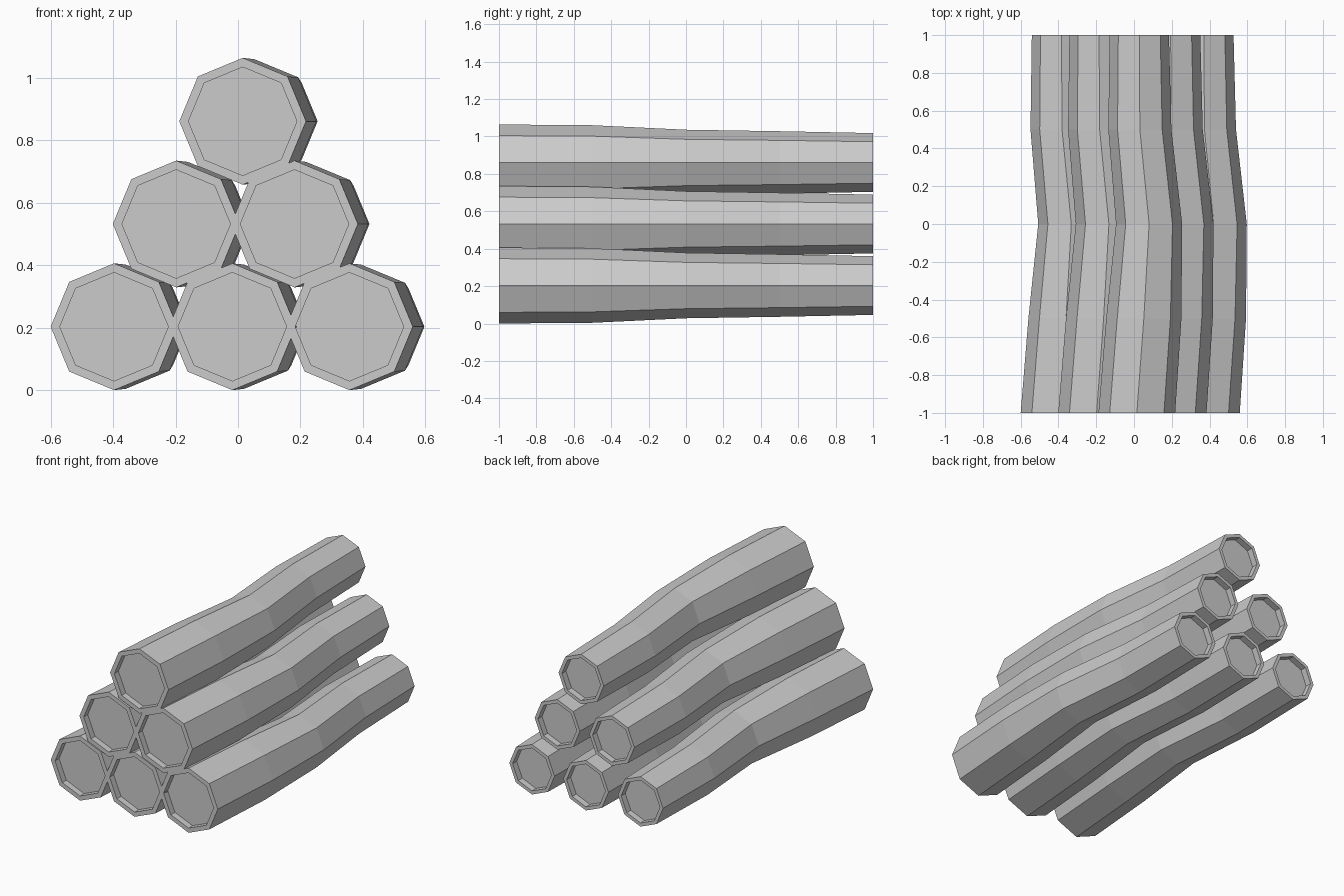
import bpy, bmesh
from math import cos, sin, tau

if "Cube" in bpy.data.objects:
    bpy.data.objects.remove(bpy.data.objects["Cube"])

# Log sections from front to back: y, sideways bend, radius
SECTIONS = [(-1, 0, 0.203), (-0.5, 0.037, 0.199), (0, 0.065, 0.175),
            (0.5, 0.016, 0.167), (1, 0.013, 0.157)]
SIDES, LIP, DEPTH = 8, 0.855, 0.04


def make_log(name, x, z):
    first, last = SECTIONS[0], SECTIONS[-1]
    # Recess floor, lip, outer bark, lip, recess floor
    profile = [(first[0] + DEPTH, first[1], first[2] * LIP),
               (first[0], first[1], first[2] * LIP)]
    profile += SECTIONS
    profile += [(last[0], last[1], last[2] * LIP),
                (last[0] - DEPTH, last[1], last[2] * LIP)]
    bm = bmesh.new()
    rings = [[bm.verts.new((x + dx + r * cos(tau * i / SIDES), y,
                            z + r * sin(tau * i / SIDES)))
              for i in range(SIDES)] for y, dx, r in profile]
    for a, b in zip(rings, rings[1:]):
        for i in range(SIDES):
            j = (i + 1) % SIDES
            bm.faces.new((a[i], a[j], b[j], b[i]))
    bm.faces.new(rings[0])
    bm.faces.new(rings[-1])
    bmesh.ops.recalc_face_normals(bm, faces=bm.faces)
    mesh = bpy.data.meshes.new(name)
    bm.to_mesh(mesh)
    bm.free()
    bpy.context.collection.objects.link(bpy.data.objects.new(name, mesh))


# Pyramid stack: three, two, then one log
rows = [("bottom", 0.203, (-0.397, -0.018, 0.357)),
        ("middle", 0.532, (-0.198, 0.181)),
        ("top", 0.861, (0.015,))]
for label, z, xs in rows:
    for n, x in enumerate(xs, 1):
        make_log(f"{label}_log_{n}", x, z)
